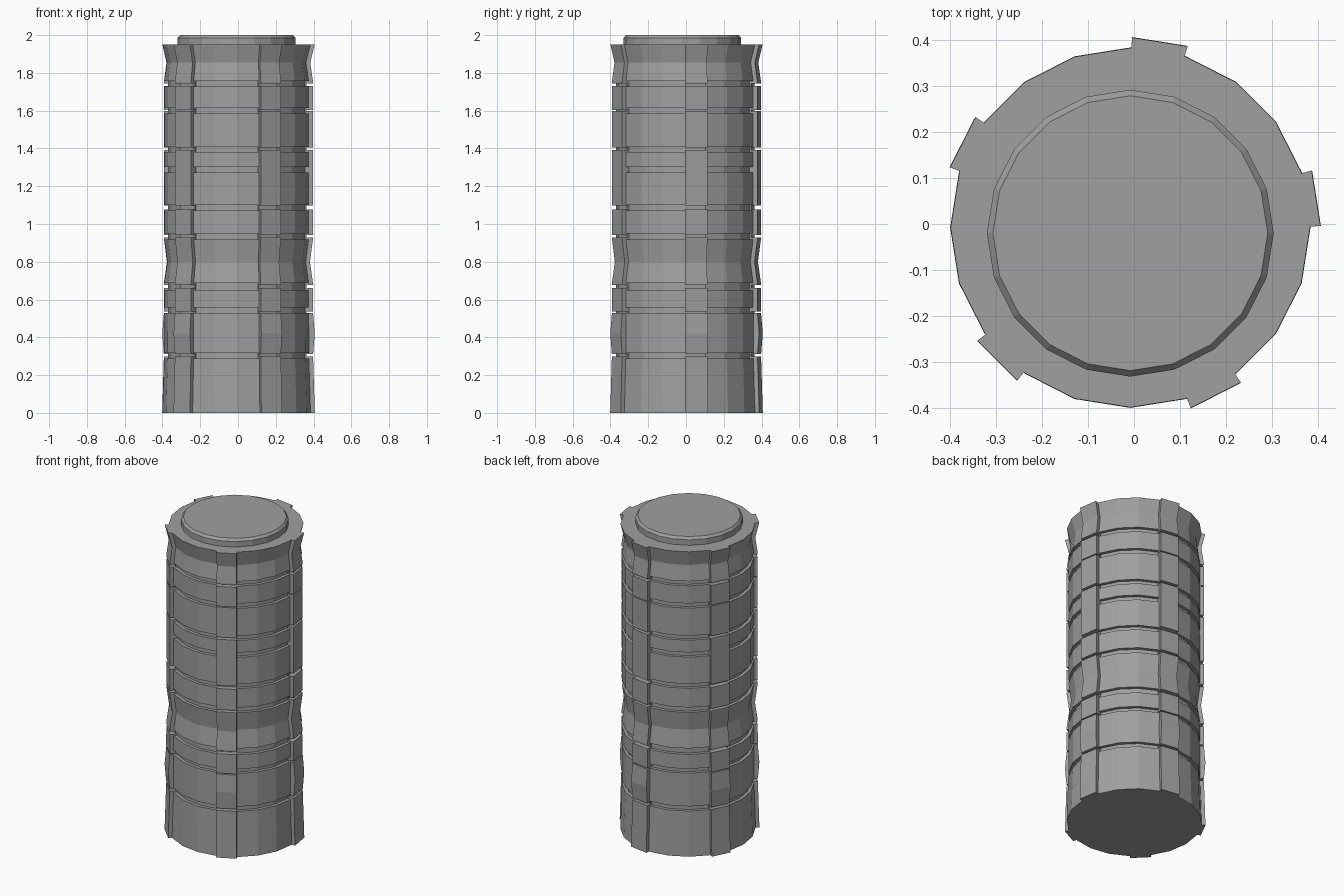
import bpy, bmesh, math
from mathutils import Vector

cube = bpy.data.objects.get("Cube")
if cube:
    bpy.data.objects.remove(cube, do_unlink=True)

SIDES = 20
STEP = 2 * math.pi / SIDES
CENTRE = Vector((-0.008, -0.008, 0))

stone = bpy.data.materials.new("grey_stone")
stone.use_nodes = True
colour = (0.35, 0.35, 0.35, 1)
stone.diffuse_color = colour
stone.node_tree.nodes["Principled BSDF"].inputs["Base Color"].default_value = colour


def polar(r, angle, z):
    return Vector((r * math.cos(angle), r * math.sin(angle), z))


def loft(name, rings, origin):
    """Join equal-sized rings of points into one closed flat-shaded solid."""
    bm = bmesh.new()
    loops = [[bm.verts.new(p) for p in ring] for ring in rings]
    n = len(loops[0])
    for low, high in zip(loops, loops[1:]):
        for i in range(n):
            j = (i + 1) % n
            bm.faces.new((low[i], low[j], high[j], high[i]))
    bm.faces.new(loops[0][::-1])
    bm.faces.new(loops[-1])
    bmesh.ops.recalc_face_normals(bm, faces=bm.faces)
    mesh = bpy.data.meshes.new(name)
    bm.to_mesh(mesh)
    bm.free()
    mesh.materials.append(stone)
    obj = bpy.data.objects.new(name, mesh)
    obj.location = origin
    bpy.context.collection.objects.link(obj)
    return obj


def lathe(name, profile, origin):
    return loft(name, [[polar(r, i * STEP, z) for i in range(SIDES)]
                       for r, z in profile], origin)


# Outer wall line: flared foot, two waists and a flared crown
WALL = [(0.392, 0), (0.383, 0.29), (0.382, 0.69), (0.366, 0.80),
        (0.382, 0.92), (0.382, 1.755), (0.368, 1.855), (0.391, 1.95)]


def wall_radius(z):
    for (r0, z0), (r1, z1) in zip(WALL, WALL[1:]):
        if z <= z1:
            return r0 + (r1 - r0) * (z - z0) / (z1 - z0)
    return WALL[-1][0]


def grooved(profile, grooves, depth):
    """Cut square grooves, given as (bottom, top), into a profile."""
    out = [p for p in profile
           if not any(a <= p[1] <= b for a, b in grooves)]
    for a, b in grooves:
        ra, rb = wall_radius(a), wall_radius(b)
        floor = min(ra, rb) - depth
        out += [(ra, a), (floor, a + 1e-5), (floor, b - 1e-5), (rb, b)]
    return sorted(out, key=lambda p: p[1])


# Main shaft with nine ring grooves
SHAFT_GROOVES = [(0.288, 0.318), (0.53, 0.557), (0.65, 0.688),
                 (0.918, 0.95), (1.072, 1.10), (1.38, 1.408),
                 (1.272, 1.302), (1.585, 1.615), (1.728, 1.757)]
lathe("shaft", grooved(WALL, SHAFT_GROOVES, 0.02), CENTRE)

# Five upright ribs, each on one flat of the shaft, split by thin seams
RIB_SEAMS = [(0.298, 0.312), (0.53, 0.537), (0.66, 0.678), (0.928, 0.942),
             (1.077, 1.098), (1.392, 1.406), (1.598, 1.604), (1.73, 1.745)]
RIB_DEPTH = 0.023
BULGE = (wall_radius(0.42) + 0.009, 0.42)
RIB_LINE = grooved(sorted(WALL + [BULGE], key=lambda p: p[1]), RIB_SEAMS, 0.035)

for k in range(5):
    start = k * 4 * STEP
    outward = polar(RIB_DEPTH, start + STEP / 2, 0)
    rings = []
    for r, z in RIB_LINE:
        ends = (start, start + STEP)
        inner = [polar(0.33, a, z) for a in ends]
        outer = [polar(r, a, z) + outward for a in ends]
        rings.append([inner[0], outer[0], outer[1], inner[1]])
    loft(f"rib_{k + 1}", rings, CENTRE)

# Raised round cap with a chamfered rim
lathe("cap", [(0.312, 1.94), (0.312, 1.985), (0.299, 2.0)],
      Vector((-0.008, -0.02, 0)))
